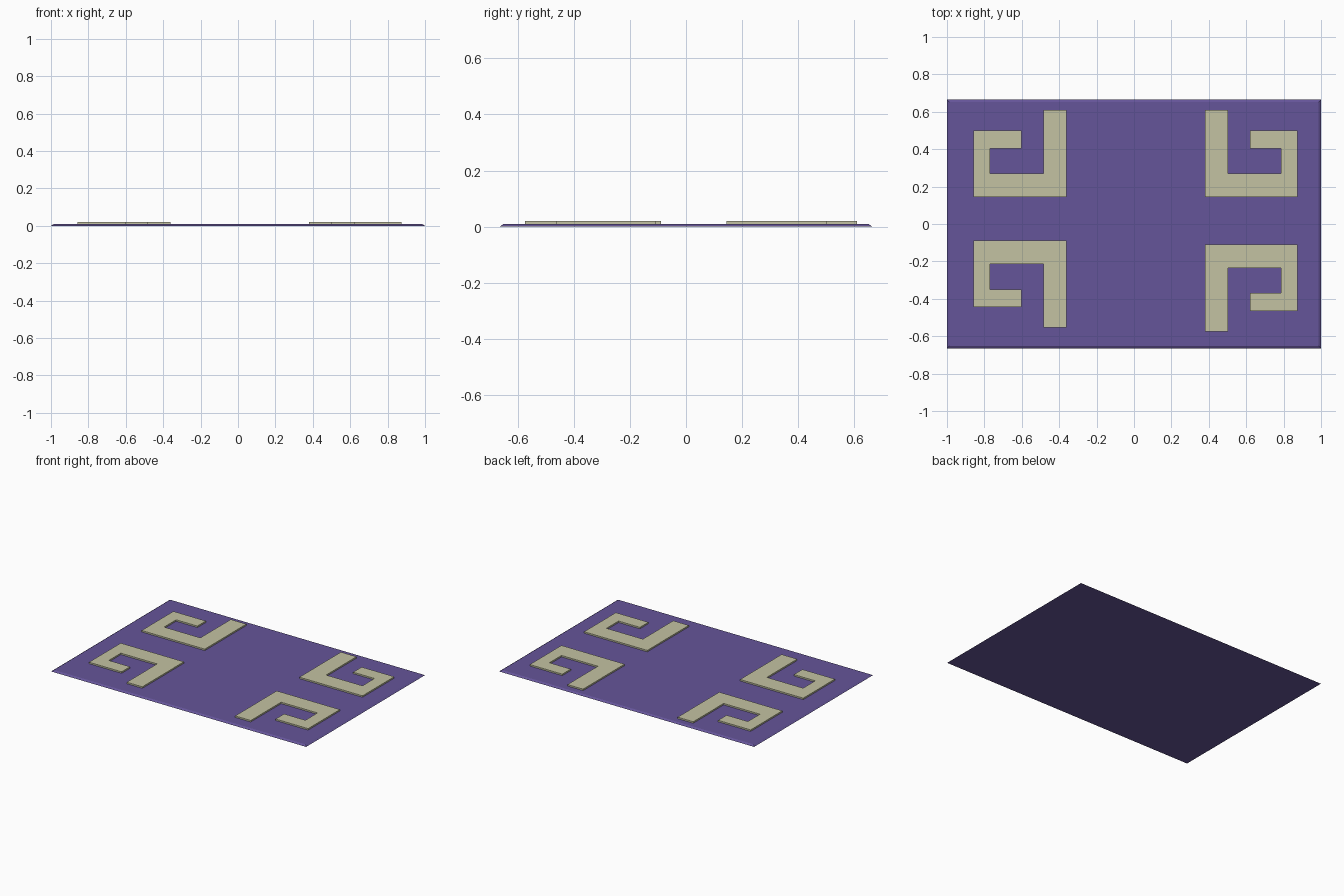
import bpy, bmesh

if "Cube" in bpy.data.objects:
    bpy.data.objects.remove(bpy.data.objects["Cube"])


def material(name, color):
    mat = bpy.data.materials.new(name)
    mat.diffuse_color = color
    mat.use_nodes = True
    mat.node_tree.nodes["Principled BSDF"].inputs["Base Color"].default_value = mat.diffuse_color
    return mat


def finish(name, bm, mat):
    bmesh.ops.recalc_face_normals(bm, faces=bm.faces)
    mesh = bpy.data.meshes.new(name)
    bm.to_mesh(mesh)
    bm.free()
    mesh.materials.append(mat)
    obj = bpy.data.objects.new(name, mesh)
    bpy.context.collection.objects.link(obj)
    return obj


def extrude_outline(name, points, z0, z1, mat):
    bm = bmesh.new()
    face = bm.faces.new([bm.verts.new((x, y, z0)) for x, y in points])
    res = bmesh.ops.extrude_face_region(bm, geom=[face])
    top = [v for v in res["geom"] if isinstance(v, bmesh.types.BMVert)]
    bmesh.ops.translate(bm, vec=(0, 0, z1 - z0), verts=top)
    return finish(name, bm, mat)


purple = material("rug_purple", (0.13, 0.09, 0.32, 1))
cream = material("motif_cream", (0.55, 0.54, 0.36, 1))

# Rug: thin slab whose top face is drawn in to give sloping edges
W, D, H, SLOPE = 1.0, 0.665, 0.009, 0.014
rug = extrude_outline("rug", [(-W, -D), (W, -D), (W, D), (-W, D)], 0, H, purple)
for v in rug.data.vertices:
    if v.co.z > H / 2:
        v.co.x *= (W - SLOPE) / W
        v.co.y *= (D - SLOPE) / D

# Raised hooked motifs, one outline mirrored into the four corners
HOOK = [(0.38, 0.145), (0.875, 0.145), (0.875, 0.50), (0.62, 0.50), (0.62, 0.405),
        (0.787, 0.405), (0.787, 0.27), (0.502, 0.27), (0.502, 0.61), (0.38, 0.61)]
CORNERS = {  # name: x sign, y sign, x shift, y shift
    "motif_back_right": (1, 1, 0, 0),
    "motif_back_left": (-1, 1, 0.018, 0),
    "motif_front_right": (1, -1, 0, 0.036),
    "motif_front_left": (-1, -1, 0.018, 0.056),
}
for name, (sx, sy, dx, dy) in CORNERS.items():
    points = [(sx * x + dx, sy * y + dy) for x, y in HOOK]
    extrude_outline(name, points, H - 0.001, 0.0195, cream)
